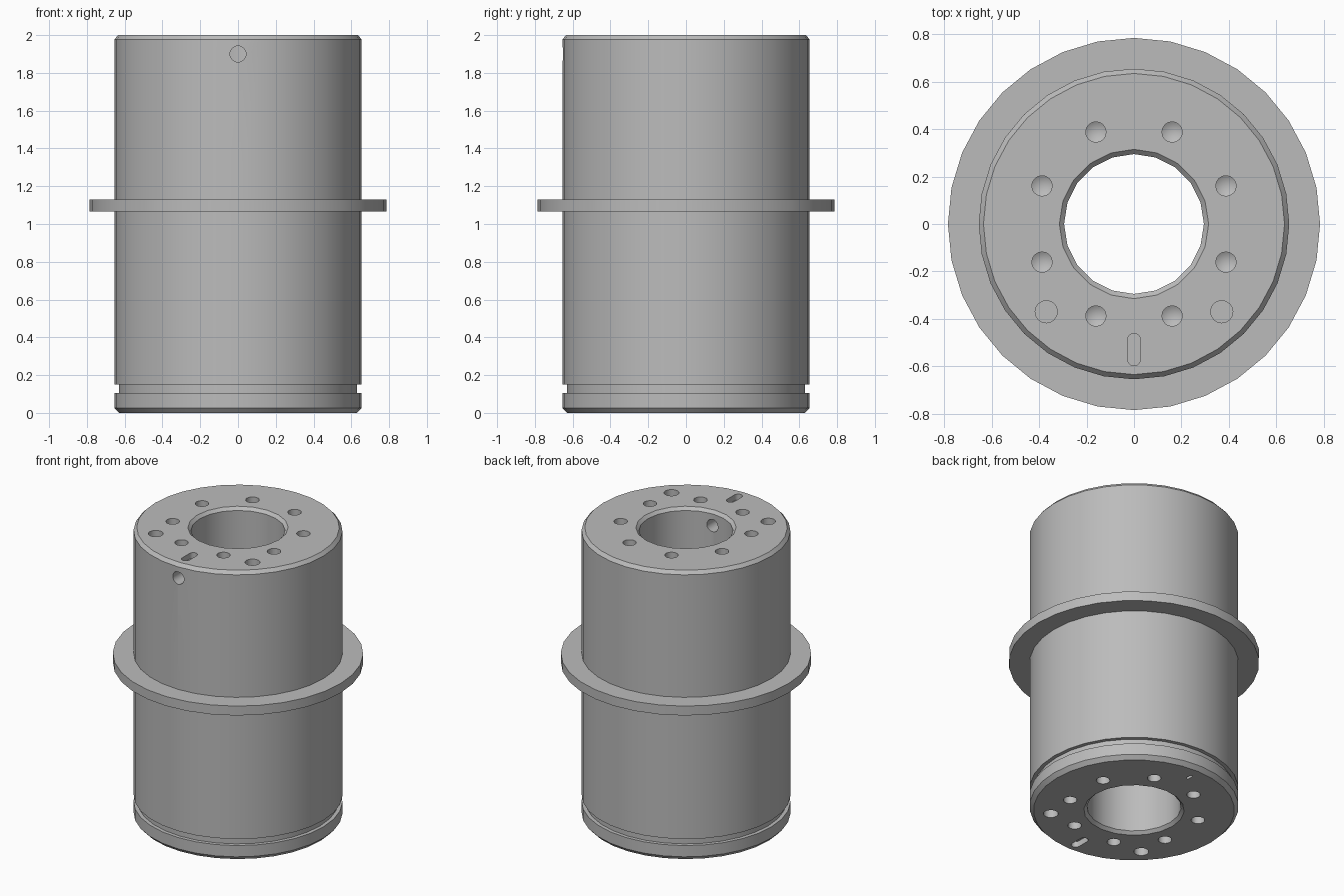
import bpy, bmesh, math
from mathutils import Matrix, Vector

cube = bpy.data.objects.get("Cube")
if cube:
    bpy.data.objects.remove(cube, do_unlink=True)

# Single grey metal
metal = bpy.data.materials.new("grey_metal")
metal.use_nodes = True
GREY = (0.5, 0.5, 0.5, 1)
metal.diffuse_color = GREY
metal.node_tree.nodes["Principled BSDF"].inputs["Base Color"].default_value = GREY


def lathe(bm, profile, sides, matrix=Matrix()):
    """Revolve (radius, height) points about z; close both ends."""
    rings = []
    for r, z in profile:
        if r == 0:
            rings.append([bm.verts.new(matrix @ Vector((0, 0, z)))])
            continue
        angles = [math.tau * i / sides for i in range(sides)]
        rings.append([bm.verts.new(matrix @ Vector((r * math.cos(a), r * math.sin(a), z)))
                      for a in angles])
    for a, b in zip(rings, rings[1:]):
        for i in range(sides):
            j = (i + 1) % sides
            if len(b) == 1:
                bm.faces.new((a[i], a[j], b[0]))
            else:
                bm.faces.new((a[i], a[j], b[j], b[i]))
    for ring in (rings[0], rings[-1]):
        if len(ring) > 1:
            bm.faces.new(ring)


def slot(bm, y, half_length, radius, z0, z1):
    """Straight radial slot with round ends."""
    outline = []
    for end, start in ((1, 0), (-1, math.pi)):
        for i in range(9):
            a = start + math.pi * i / 8
            outline.append((radius * math.cos(a), y + end * half_length + radius * math.sin(a)))
    low = [bm.verts.new((px, py, z0)) for px, py in outline]
    high = [bm.verts.new((px, py, z1)) for px, py in outline]
    bm.faces.new(low)
    bm.faces.new(high)
    for i in range(len(low)):
        j = (i + 1) % len(low)
        bm.faces.new((low[i], low[j], high[j], high[i]))


def make_object(name, bm):
    bmesh.ops.recalc_face_normals(bm, faces=bm.faces)
    mesh = bpy.data.meshes.new(name)
    bm.to_mesh(mesh)
    bm.free()
    mesh.materials.append(metal)
    obj = bpy.data.objects.new(name, mesh)
    bpy.context.collection.objects.link(obj)
    return obj


# Sleeve with chamfered ends, lower groove and collar
bm = bmesh.new()
lathe(bm, [(0.63, 0), (0.655, 0.027), (0.655, 0.105), (0.63, 0.105), (0.63, 0.15),
           (0.655, 0.15), (0.655, 1.065), (0.785, 1.065), (0.785, 1.13),
           (0.655, 1.13), (0.655, 1.977), (0.635, 2)], 32)
sleeve = make_object("flanged_sleeve", bm)

# Central bore with chamfered mouths
bm = bmesh.new()
lathe(bm, [(0.335, -0.02), (0.295, 0.02), (0.295, 1.98), (0.335, 2.02)], 20)
bore = make_object("bore_cutter", bm)

# Pockets in both end faces
bm = bmesh.new()
flip = Matrix.Translation((0, 0, 2)) @ Matrix.Diagonal((1, 1, -1, 1))
for end in (Matrix(), flip):
    for i in range(8):
        a = math.radians(22.5 + 45 * i)
        place = Matrix.Translation((0.42 * math.cos(a), 0.42 * math.sin(a), 0))
        lathe(bm, [(0.043, -0.02), (0.043, 0.2), (0, 0.225)], 16, end @ place)
    for x in (-0.37, 0.37):
        place = Matrix.Translation((x, -0.37, 0))
        lathe(bm, [(0.047, -0.02), (0.047, 0.12)], 16, end @ place)
slot(bm, -0.53, 0.04, 0.028, 1.96, 2.02)
slot(bm, -0.53, 0.04, 0.028, -0.02, 0.04)
slot(bm, 0.54, 0.015, 0.01, -0.02, 0.02)

# Cross hole from the front wall into the bore
to_front = Matrix.Translation((0, 0, 1.9)) @ Matrix.Rotation(math.pi / 2, 4, "X")
lathe(bm, [(0.043, 0.2), (0.043, 0.7)], 16, to_front)
pockets = make_object("pocket_cutter", bm)

# Cut, then discard the cutters
for cutter in (bore, pockets):
    cutter.hide_render = True
    mod = sleeve.modifiers.new("cut", "BOOLEAN")
    mod.operation = "DIFFERENCE"
    mod.solver = "EXACT"
    mod.object = cutter
    bpy.context.view_layer.objects.active = sleeve
    bpy.ops.object.modifier_apply(modifier=mod.name)
    bpy.data.objects.remove(cutter, do_unlink=True)

bpy.ops.object.select_all(action="DESELECT")
sleeve.select_set(True)
bpy.context.view_layer.objects.active = sleeve
bpy.ops.object.shade_smooth_by_angle(angle=math.radians(30))
